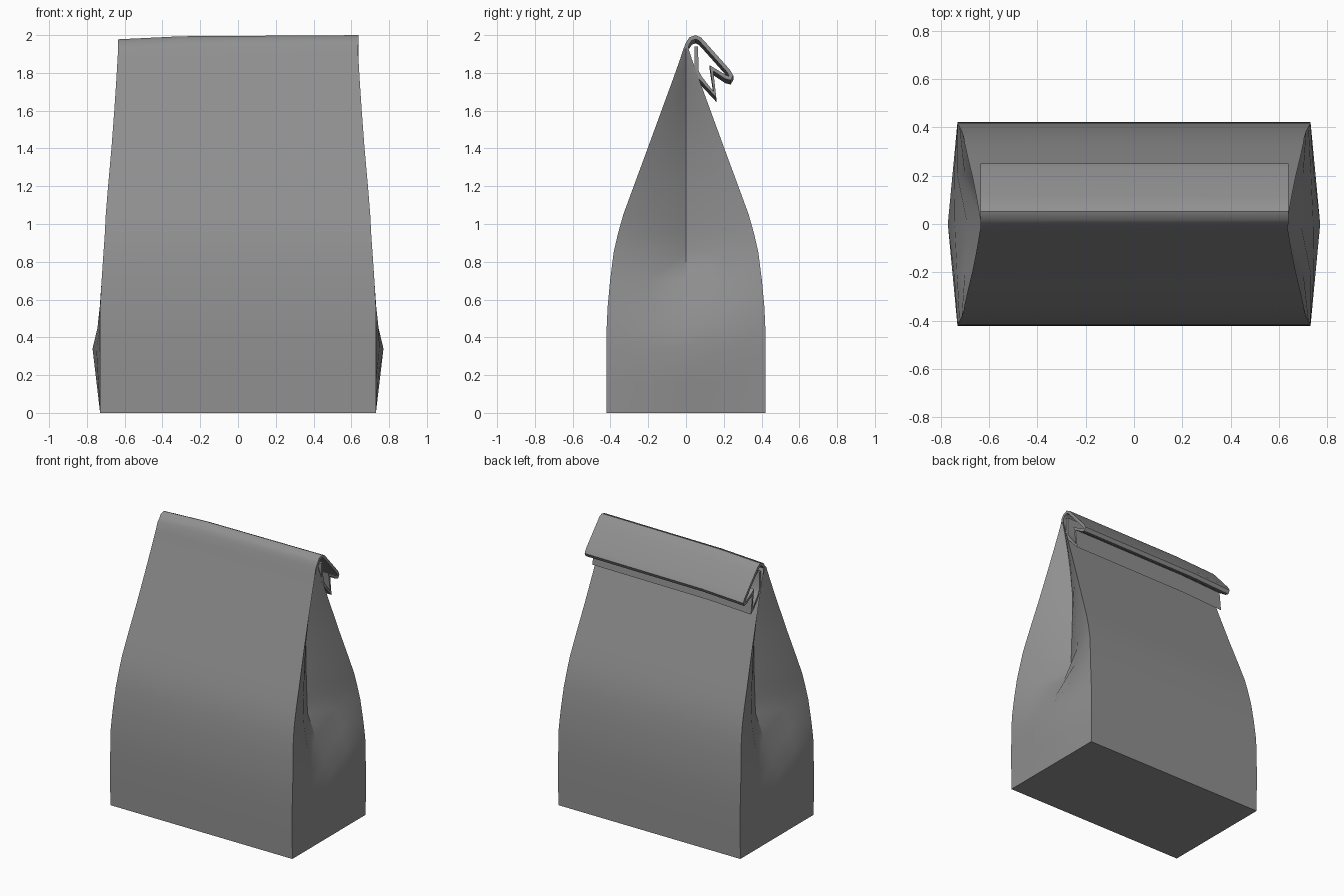
import bpy, bmesh, math
from mathutils import Vector

if "Cube" in bpy.data.objects:
    bpy.data.objects.remove(bpy.data.objects["Cube"])

# Bag rows: height, half depth, half width, side crease x, halfway x
ROWS = [(0, .42, .73, .73, .73), (.17, .422, .73, .75, .74), (.34, .422, .73, .77, .75),
        (.45, .42, .73, .742, .744), (.56, .415, .73, .69, .732), (.70, .402, .722, .62, .70),
        (.85, .383, .712, .558, .665), (.95, .36, .705, .553, .65), (1.05, .332, .70, .55, .642),
        (1.2, .277, .688, .545, .63), (1.4, .203, .67, .543, .615), (1.6, .13, .655, .565, .615),
        (1.75, .075, .645, .59, .622), (1.87, .032, .638, .615, .628), (1.93, .0125, .634, .63, .632)]
# Centre line of the folded-over top, seen from the side (y, z)
FOLD = [(0, 1.93), (.008, 1.955), (.025, 1.98), (.052, 1.989), (.075, 1.978),
        (.105, 1.945), (.225, 1.81), (.239, 1.785), (.232, 1.772), (.212, 1.777),
        (.135, 1.825), (.153, 1.685), (.075, 1.775), (.056, 1.81), (.054, 1.94)]
SPLIT = -.3   # extra column across the bag, lets the left end sag a little


def offset(path, dist):
    """Shift a 2D path sideways with mitred corners."""
    pts = [Vector(p) for p in path]
    out = []
    for i, p in enumerate(pts):
        a = (p - pts[i - 1]).normalized() if i else None
        b = (pts[i + 1] - p).normalized() if i < len(pts) - 1 else a
        a = a or b
        na, nb = Vector((-a.y, a.x)), Vector((-b.y, b.x))
        m = (na + nb).normalized()
        out.append(p + m * dist * min(1 / max(m.dot(nb), .1), 1.8))
    return out


bm = bmesh.new()

# Body with gusseted sides
rings = []
for z, d, w, mid, half in ROWS:
    side = [(w, -d), (half, -d / 2), (mid, 0), (half, d / 2), (w, d)]
    ring = side + [(SPLIT, d)] + [(-x, -y) for x, y in side] + [(SPLIT, -d)]
    rings.append([bm.verts.new((x, y, z)) for x, y in ring])
n = len(rings[0])
for a, b in zip(rings, rings[1:]):
    for i in range(n):
        bm.faces.new((a[i], a[(i + 1) % n], b[(i + 1) % n], b[i]))
bm.faces.new(rings[0])

# Folded top grows out of the front and back panels
top = rings[-1]
outer, inner = offset(FOLD, .01)[1:], offset(FOLD, -.01)[1:]
cols = []
for x, drop, front, back in [(-.634, .022, 10, 6), (SPLIT, .006, 11, 5), (.638, 0, 0, 4)]:
    new = [bm.verts.new((x, p.x, p.y - drop)) for p in outer + inner[::-1]]
    cols.append([top[front]] + new + [top[back]])
for a, b in zip(cols, cols[1:]):
    for i in range(len(a) - 1):
        bm.faces.new((a[i], b[i], b[i + 1], a[i + 1]))
for c in (cols[0], cols[-1]):
    for i in range(len(c) // 2 - 1):
        bm.faces.new((c[i], c[i + 1], c[-2 - i], c[-1 - i]))

bmesh.ops.recalc_face_normals(bm, faces=bm.faces)
me = bpy.data.meshes.new("paper_bag")
bm.to_mesh(me)
bm.free()
bag = bpy.data.objects.new("paper_bag", me)
bpy.context.collection.objects.link(bag)
bag.select_set(True)
bpy.context.view_layer.objects.active = bag
bpy.ops.object.shade_smooth_by_angle(angle=math.radians(38))

# Dark grey paper
mat = bpy.data.materials.new("dark_paper")
mat.diffuse_color = (.28, .28, .28, 1)
mat.use_nodes = True
mat.node_tree.nodes["Principled BSDF"].inputs["Base Color"].default_value = mat.diffuse_color
me.materials.append(mat)
